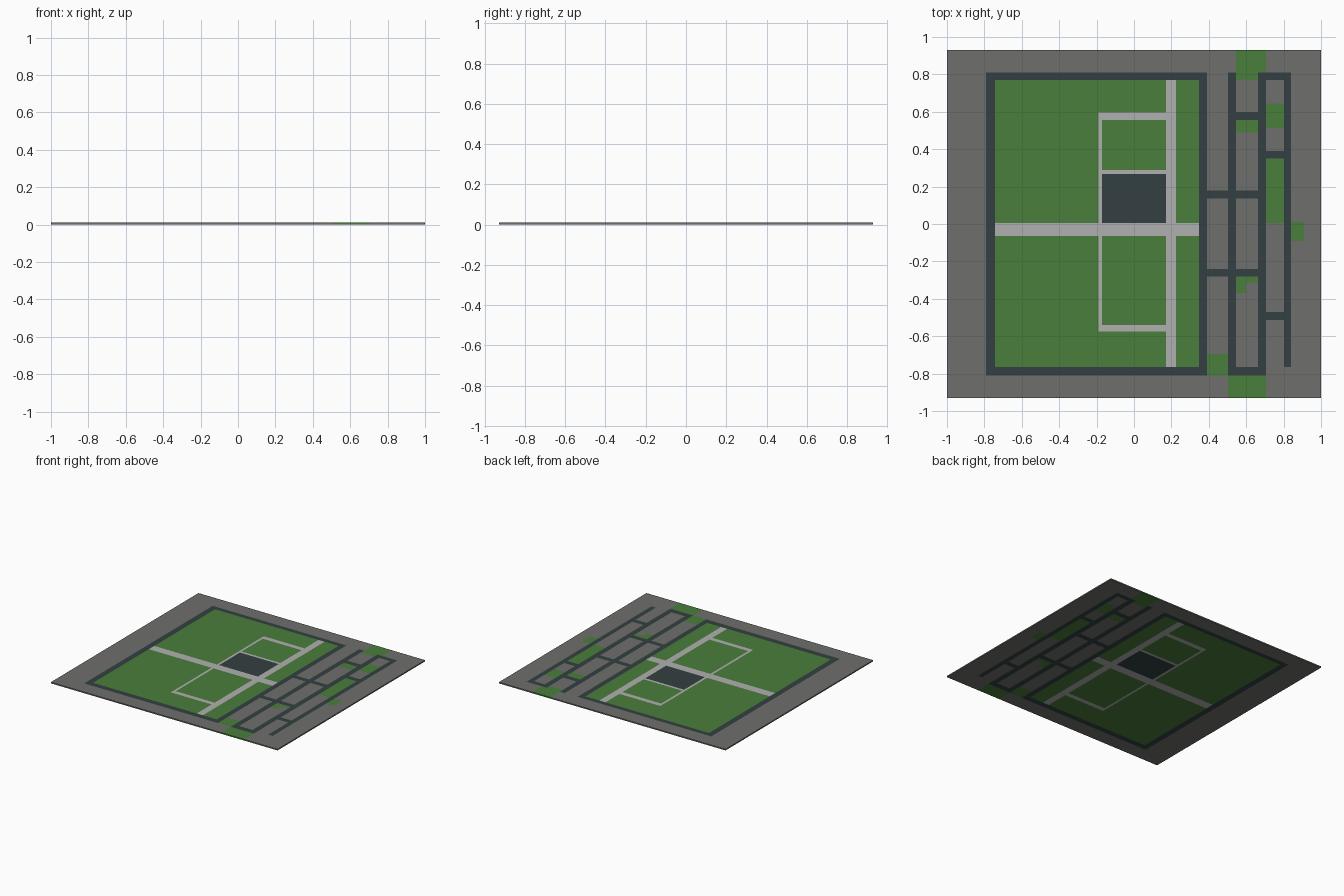
import bpy, bmesh

if "Cube" in bpy.data.objects:
    bpy.data.objects.remove(bpy.data.objects["Cube"])

H = 0.01  # slab thickness

def material(name, rgb):
    m = bpy.data.materials.new(name)
    m.diffuse_color = (*rgb, 1)
    m.use_nodes = True
    m.node_tree.nodes["Principled BSDF"].inputs["Base Color"].default_value = m.diffuse_color
    return m

PAVE, GRASS, ROAD, PATH = range(4)
MATS = [material("paving_grey", (0.159, 0.159, 0.153)),
        material("grass_green", (0.070, 0.209, 0.043)),
        material("road_slate", (0.034, 0.051, 0.054)),
        material("path_light_grey", (0.434, 0.434, 0.434))]

# Inlaid areas (colour, x0, x1, y0, y1); later ones lie over earlier ones
areas = [(PAVE, -1, 1, -.93, .93)]

def add(colour, *rects):
    areas.extend((colour, *r) for r in rects)

# small planted patches
add(GRASS, (.545, .706, .771, .93), (.545, .663, .488, .557), (.706, .802, .514, .643),
    (.706, .802, .006, .349), (.84, .909, -.09, .012), (.545, .599, -.368, -.282),
    (.599, .663, -.314, -.282), (.39, .503, -.81, -.694), (.503, .706, -.93, -.81))
# large field with its ring road
add(ROAD, (-.79, .39, -.81, .81))
add(GRASS, (-.743, .348, -.764, .771))
# long roads on the right
add(ROAD, (.503, .545, -.81, .81), (.663, .706, -.81, .81), (.802, .84, -.764, .81))
# cross roads
add(ROAD, (.503, .706, -.81, -.764), (.663, .84, .771, .81), (.503, .706, .557, .6),
    (.348, .706, .135, .178), (.348, .706, -.282, -.24),
    (.663, .84, .349, .391), (.663, .84, -.512, -.47))
# rectangular path loop, then main paths and the central dark square
add(PATH, (-.19, .171, -.576, .595))
add(GRASS, (-.171, .171, -.539, .557))
add(PATH, (-.171, .171, .268, .29), (.171, .225, -.764, .771), (-.743, .348, -.063, .006))
add(ROAD, (-.171, .171, .006, .268))

# Cut one sheet along every border and colour each cell by its topmost area
xs = sorted({v for a in areas for v in a[1:3]})
ys = sorted({v for a in areas for v in a[3:5]})
bm = bmesh.new()
grid = [[bm.verts.new((x, y, 0)) for y in ys] for x in xs]
for i in range(len(xs) - 1):
    for j in range(len(ys) - 1):
        cx, cy = (xs[i] + xs[i + 1]) / 2, (ys[j] + ys[j + 1]) / 2
        f = bm.faces.new((grid[i][j], grid[i + 1][j], grid[i + 1][j + 1], grid[i][j + 1]))
        for c, x0, x1, y0, y1 in areas:
            if x0 < cx < x1 and y0 < cy < y1:
                f.material_index = c

# Thicken into a slab coloured right through
ext = bmesh.ops.extrude_face_region(bm, geom=bm.faces[:], use_keep_orig=True)
bmesh.ops.translate(bm, vec=(0, 0, H),
                    verts=[g for g in ext["geom"] if isinstance(g, bmesh.types.BMVert)])
bmesh.ops.recalc_face_normals(bm, faces=bm.faces[:])

me = bpy.data.meshes.new("park_map_slab")
bm.to_mesh(me)
bm.free()
for m in MATS:
    me.materials.append(m)
ob = bpy.data.objects.new("park_map_slab", me)
bpy.context.collection.objects.link(ob)
